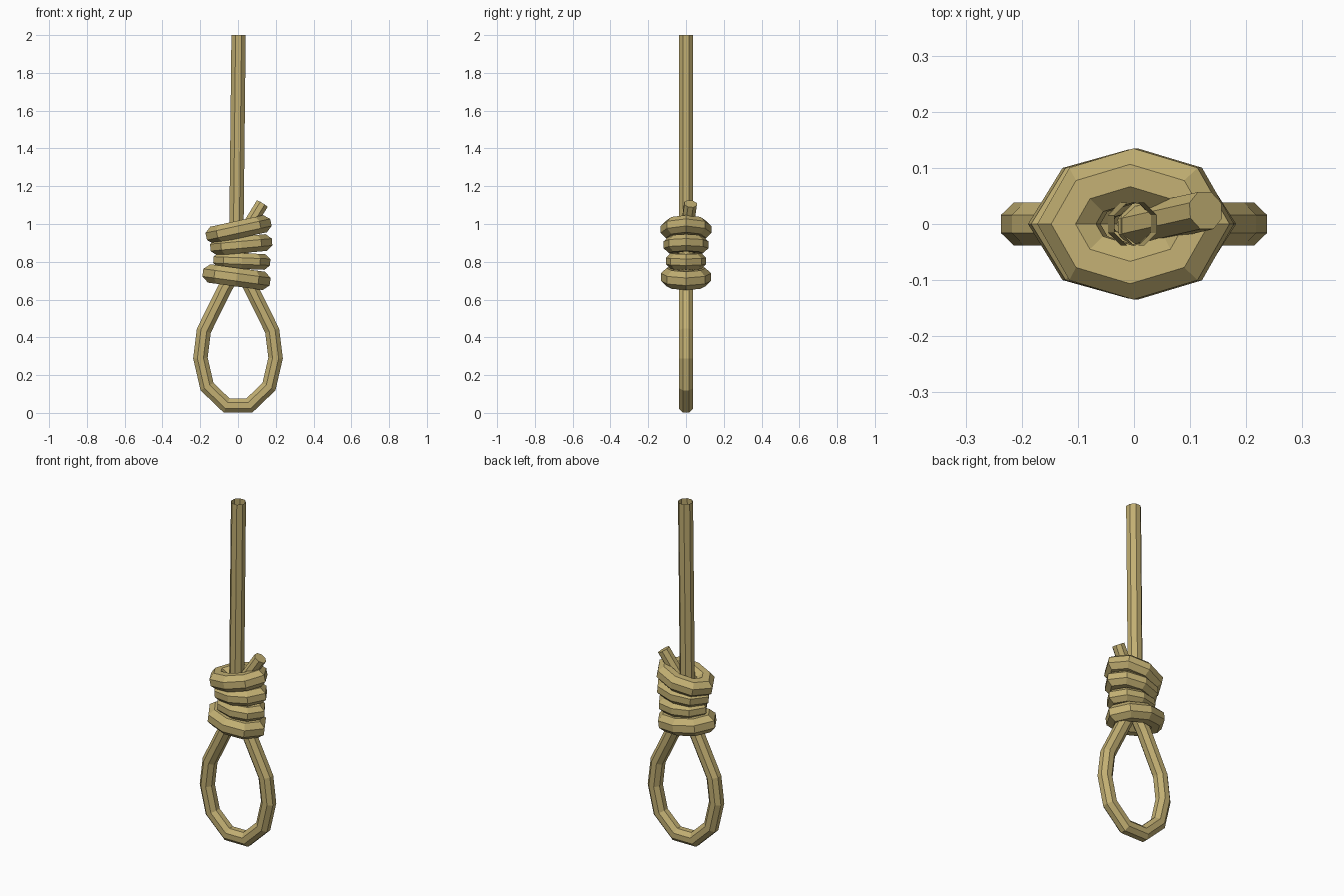
import bpy, bmesh, math
from mathutils import Vector

if "Cube" in bpy.data.objects:
    bpy.data.objects.remove(bpy.data.objects["Cube"])

rope_mat = bpy.data.materials.new("rope tan")
rope_mat.diffuse_color = (0.54, 0.43, 0.17, 1)
rope_mat.use_nodes = True
rope_mat.node_tree.nodes["Principled BSDF"].inputs["Base Color"].default_value = rope_mat.diffuse_color


def sweep(name, pts, ref, r, closed=False, caps=(False, False), sides=8):
    """Mitred eight-sided tube along a planar path; ref is the plane normal."""
    pts = [Vector(p) for p in pts]
    ref = Vector(ref).normalized()
    n = len(pts)
    bm = bmesh.new()
    rings = []
    for i, p in enumerate(pts):
        a = pts[i - 1] if closed or i > 0 else None
        c = pts[(i + 1) % n] if closed or i < n - 1 else None
        d0 = (p - a).normalized() if a is not None else (c - p).normalized()
        d1 = (c - p).normalized() if c is not None else d0
        t = (d0 + d1).normalized()
        side = t.cross(ref).normalized()
        up = side.cross(t)
        mitre = 1 / max(t.dot(d1), 0.5)
        ring = []
        for k in range(sides):
            ang = 2 * math.pi * (k + 0.5) / sides
            ring.append(bm.verts.new(p + side * (math.cos(ang) * r * mitre)
                                     + up * (math.sin(ang) * r)))
        rings.append(ring)
    for i in range(n if closed else n - 1):
        A, B = rings[i], rings[(i + 1) % n]
        for k in range(sides):
            m = (k + 1) % sides
            bm.faces.new((A[k], A[m], B[m], B[k]))
    if caps[0]:
        bm.faces.new(rings[0])
    if caps[1]:
        bm.faces.new(rings[-1])
    bmesh.ops.recalc_face_normals(bm, faces=bm.faces)
    me = bpy.data.meshes.new(name)
    bm.to_mesh(me)
    bm.free()
    me.materials.append(rope_mat)
    ob = bpy.data.objects.new(name, me)
    bpy.context.collection.objects.link(ob)
    return ob


# Hanging rope that runs down into the loop and back up into the knot
half = [(0.06, 0.039), (0.164, 0.139), (0.199, 0.29), (0.181, 0.435), (0.07, 0.66)]
path = [(0.003, 2.0), (-0.008, 1.0), (-0.01, 0.76)]
path += [(-x, z) for x, z in reversed(half)] + half + [(0.02, 0.76), (0.015, 0.93)]
sweep("rope_and_loop", [(x, 0, z) for x, z in path], (0, 1, 0), 0.041,
      caps=(False, True))

# Knot wraps: outer left x, outer right x, outer y, left z, right z, tube radius
wraps = [(-0.182, 0.166, 0.131, 0.735, 0.702, 0.053),
         (-0.126, 0.166, 0.106, 0.808, 0.800, 0.045),
         (-0.142, 0.176, 0.117, 0.880, 0.900, 0.048),
         (-0.166, 0.172, 0.133, 0.945, 0.997, 0.050)]
for i, (x0, x1, y, z0, z1, r) in enumerate(wraps):
    a, b = (x1 - x0) / 2 - r, y - r * 0.93
    cx, cz = (x0 + x1) / 2, (z0 + z1) / 2
    slope = (z1 - z0) / (2 * a)
    pts = []
    for k in range(8):
        t = math.pi * k / 4
        dx = a * math.cos(t)
        pts.append((cx + dx, b * math.sin(t), cz + slope * dx))
    sweep(f"knot_wrap_{i + 1}", pts, (-slope, 0, 1), r, closed=True)

# Short cut tail poking out of the top of the knot
sweep("rope_tail", [(0.0, -0.005, 0.90), (0.128, 0.024, 1.107)], (0, 1, 0), 0.036,
      caps=(True, True))
